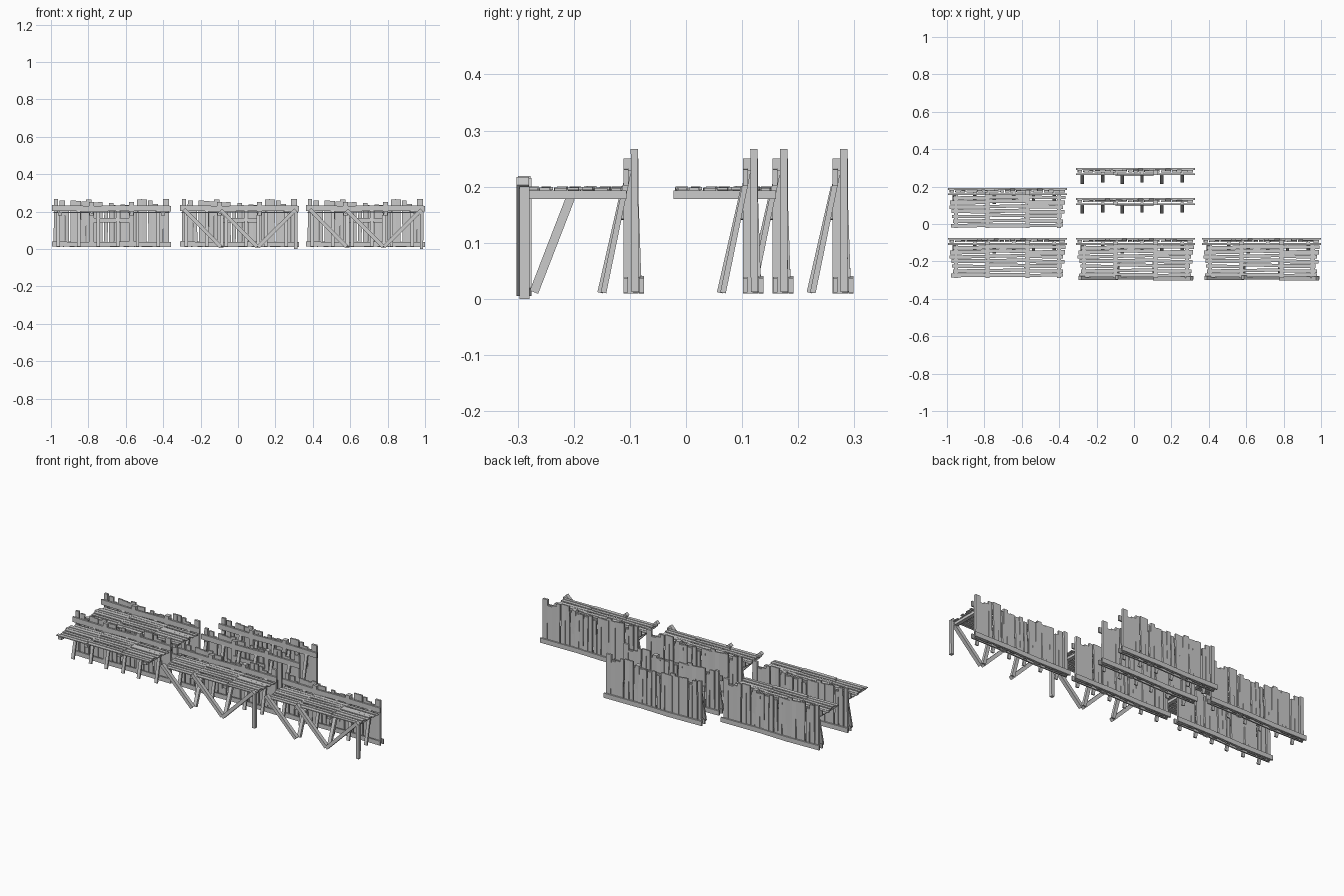
import bpy, bmesh, random
from mathutils import Vector, Matrix

if "Cube" in bpy.data.objects:
    bpy.data.objects.remove(bpy.data.objects["Cube"])


class Part:
    """Collects square-cut timbers into one object."""
    def __init__(self, name, ox, oy):
        self.name, self.o, self.bm = name, Vector((ox, oy, 0)), bmesh.new()

    def bar(self, a, b, w, t, side=(1, 0, 0)):
        # timber from a to b, w wide along 'side', t thick
        a, b = Vector(a) + self.o, Vector(b) + self.o
        d = b - a
        z = d.normalized()
        y = z.cross(Vector(side)).normalized()
        x = y.cross(z)
        m = Matrix((x * w, y * t, d)).transposed().to_4x4()
        m.translation = (a + b) / 2
        bmesh.ops.create_cube(self.bm, size=1, matrix=m)

    def done(self):
        bmesh.ops.recalc_face_normals(self.bm, faces=self.bm.faces)
        me = bpy.data.meshes.new(self.name)
        self.bm.to_mesh(me)
        self.bm.free()
        bpy.context.collection.objects.link(bpy.data.objects.new(self.name, me))


def fence(ox, oy):
    r = random.Random(4)
    # upright planks, leaning slightly with their feet to the back
    p = Part("fence_planks", ox, oy)
    n = 21
    for i in range(n):
        x = -0.295 + 0.59 * i / (n - 1)
        lean = r.uniform(0.002, 0.011)
        edge = i in (0, n - 1)
        p.bar((x + r.uniform(-.004, .004), 0.007 if edge else 0.004 + lean, 0.012),
              (x + r.uniform(-.004, .004), 0.006, 0.267 if edge else r.uniform(0.225, 0.267)),
              r.uniform(0.02, 0.031), 0.013 if edge else 0.009)
    p.done()
    # two main posts
    p = Part("fence_posts", ox, oy)
    for x in (-0.107, 0.107):
        p.bar((x, 0, 0.01), (x, 0, 0.25), 0.026, 0.027)
    p.done()
    # rails, in overlapping lengths
    p = Part("fence_rails", ox, oy)
    for a, b, s in ((-0.318, -0.09, 0.002), (-0.115, 0.115, -0.002), (0.09, 0.318, 0.001)):
        p.bar((a, -0.009, 0.217 + s), (b, -0.009, 0.217 - s), 0.03, 0.009, (0, 0, 1))
        p.bar((a, 0.019, 0.025 + s), (b, 0.019, 0.025 - s), 0.027, 0.009, (0, 0, 1))
        p.bar((a, -0.009, 0.025 + s), (b, -0.009, 0.025 - s), 0.026, 0.008, (0, 0, 1))
    p.bar((-0.107, -0.013, 0.153), (0.095, -0.013, 0.154), 0.024, 0.009, (0, 0, 1))
    p.done()
    # leaning props on the inner side
    p = Part("fence_props", ox, oy)
    for i, x in enumerate((-0.285, -0.175, -0.07, 0.035, 0.14, 0.25)):
        p.bar((x, -0.055 + 0.006 * (i % 2), 0.011), (x, -0.012 + 0.008 * (i % 2), 0.2 + 0.03 * (i % 2)),
              0.018, 0.01)
    p.done()


def platform(ox, oy):
    r = random.Random(9)
    # cross beams under the walkway
    p = Part("platform_beams", ox, oy)
    for x in (-0.275, -0.107, 0.107, 0.275):
        p.bar((x, -0.19, 0.186), (x, -0.008, 0.186), 0.022, 0.015)
    p.done()
    # ragged walkway boards in three bays
    p = Part("platform_boards", ox, oy)
    for bay, (a, b) in enumerate(((-0.3, -0.1), (-0.112, 0.112), (0.1, 0.3))):
        for i in range(7):
            y = -0.177 + 0.025 * i + (0.004 if bay == 1 else 0)
            z = 0.196 + (0.0015 if bay == 1 else 0)
            p.bar((a + r.uniform(-.012, .012), y + r.uniform(-.003, .003), z),
                  (b + r.uniform(-.012, .012), y + r.uniform(-.003, .003), z + r.uniform(-.001, .001)),
                  r.uniform(0.016, 0.023), 0.005, (0, 1, 0))
    p.done()


def supports(ox, oy):
    # zigzag front braces, one end post and struts reaching back to the deck
    p = Part("platform_supports", ox, oy)
    y = -0.19
    p.bar((-0.1, y, 0.012), (-0.297, y, 0.212), 0.022, 0.02, (0, 1, 0))
    p.bar((0.095, y + 0.002, 0.012), (-0.1, y + 0.002, 0.208), 0.022, 0.02, (0, 1, 0))
    p.bar((0.1, y - 0.003, 0.012), (0.3, y - 0.003, 0.21), 0.022, 0.02, (0, 1, 0))
    p.bar((0.3, y, 0), (0.302, y, 0.2), 0.018, 0.018)
    for x in (-0.095, 0.1):
        p.bar((x, -0.173, 0.012), (x, -0.108, 0.18), 0.02, 0.016)
    p.done()


L, M, R = -0.677, 0.008, 0.681
# fence centre x, y, has platform, has supports
for x, y, deck, legs in ((L, 0.168, 1, 0), (M, 0.275, 0, 0), (M, 0.115, 0, 0),
                         (L, -0.098, 1, 0), (M, -0.098, 1, 1), (R, -0.098, 1, 1)):
    fence(x, y)
    if deck:
        platform(x, y)
    if legs:
        supports(x, y)
